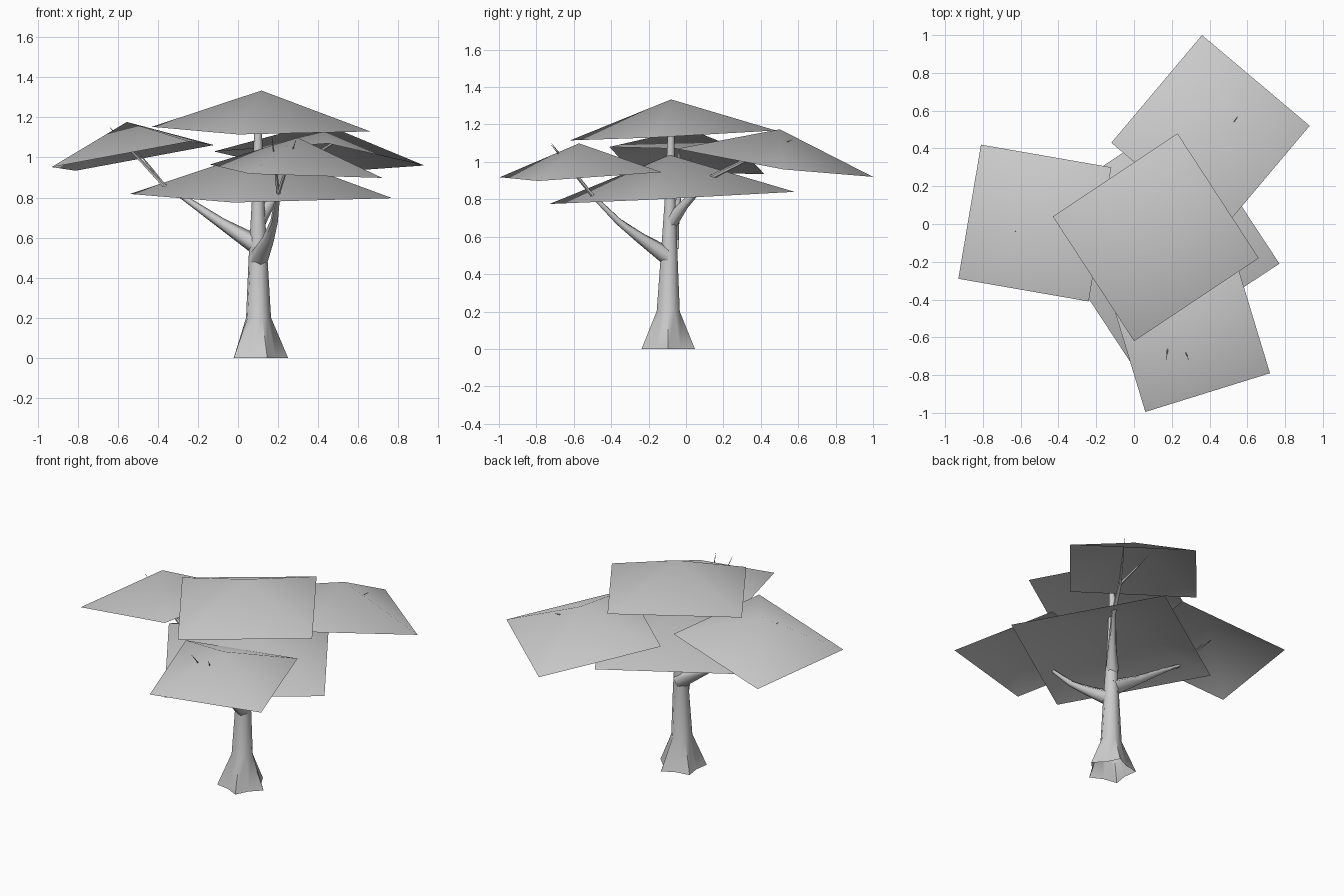
import bpy, bmesh, math
from mathutils import Vector

if "Cube" in bpy.data.objects:
    bpy.data.objects.remove(bpy.data.objects["Cube"])


def finish(name, bm, angle=60):
    me = bpy.data.meshes.new(name)
    bm.to_mesh(me)
    bm.free()
    ob = bpy.data.objects.new(name, me)
    bpy.context.collection.objects.link(ob)
    bpy.ops.object.select_all(action='DESELECT')
    ob.select_set(True)
    bpy.context.view_layer.objects.active = ob
    bpy.ops.object.shade_smooth_by_angle(angle=math.radians(angle))
    return ob


def tube(name, path, sides=6, lobes=None):
    """Skin rings along path points (x, y, z, radius)."""
    bm = bmesh.new()
    pts = [Vector(p[:3]) for p in path]
    rings = []
    for i, p in enumerate(pts):
        d = (pts[min(i + 1, len(pts) - 1)] - pts[max(i - 1, 0)]).normalized()
        u = Vector((0, 1, 0)).cross(d).normalized()
        v = d.cross(u)
        ring = []
        for k in range(sides):
            a = 2 * math.pi * k / sides
            r = path[i][3]
            if lobes and k % 2:
                r *= lobes[i]
            ring.append(bm.verts.new(p + (u * math.cos(a) + v * math.sin(a)) * r))
        rings.append(ring)
    for a, b in zip(rings, rings[1:]):
        for k in range(sides):
            n = (k + 1) % sides
            bm.faces.new((a[k], a[n], b[n], b[k]))
    bm.faces.new(rings[-1])
    return finish(name, bm)


def canopy(name, a, b, c):
    """Square leaf sheet from three corners, centre pushed up along its normal."""
    a, b, c = Vector(a), Vector(b), Vector(c)
    d = a + c - b
    n = (b - a).cross(c - b).normalized()
    bm = bmesh.new()
    top = bm.verts.new((a + c) / 2 + n * 0.243 * (b - a).length)
    vs = [bm.verts.new(p) for p in (a, b, c, d)]
    for i in range(4):
        bm.faces.new((vs[i], vs[(i + 1) % 4], top))
    return finish(name, bm)


# Trunk with flared, lobed root
tube("trunk", [(0.10, -0.095, 0, 0.15), (0.10, -0.095, 0.20, 0.065),
               (0.10, -0.09, 0.50, 0.047), (0.10, -0.085, 0.80, 0.03),
               (0.10, -0.08, 1.15, 0.019), (0.11, -0.08, 1.30, 0.01)],
     sides=10, lobes=[0.72, 0.92, 1, 1, 1, 1])

# Main branches
tube("left_branch", [(0.10, -0.08, 0.56, 0.05), (-0.08, -0.06, 0.67, 0.027),
                     (-0.27, -0.04, 0.80, 0.014), (-0.37, -0.03, 0.86, 0.01)])
tube("front_branch", [(0.10, -0.09, 0.49, 0.05), (0.15, -0.24, 0.59, 0.03),
                      (0.18, -0.36, 0.68, 0.019), (0.20, -0.50, 0.82, 0.011)])
tube("back_branch", [(0.10, -0.08, 0.68, 0.04), (0.16, -0.01, 0.77, 0.025),
                     (0.26, 0.12, 0.91, 0.014), (0.36, 0.30, 1.00, 0.010)])

# Forked twigs: start, then the tips
twigs = {
    "left": ((-0.37, -0.03, 0.86), [(-0.50, 0.03, 1.03), (-0.64, -0.04, 1.15)]),
    "front": ((0.20, -0.50, 0.82), [(0.17, -0.72, 1.10), (0.29, -0.72, 1.09)]),
    "back": ((0.36, 0.30, 1.00), [(0.55, 0.57, 1.12), (0.36, 0.56, 1.08)]),
}
for side, (start, tips) in twigs.items():
    for i, tip in enumerate(tips):
        mid = Vector(start).lerp(Vector(tip), 0.5)
        tube(f"{side}_twig_{i + 1}", [(*start, 0.010), (*mid, 0.007), (*tip, 0.001)], 5)

# Canopy sheets
canopy("top_canopy", (0.0, -0.62, 1.115), (0.66, -0.18, 1.13), (0.23, 0.48, 1.168))
canopy("lower_canopy", (-0.02, -0.73, 0.775), (0.77, -0.21, 0.797), (0.25, 0.58, 0.84))
canopy("left_canopy", (-0.93, -0.29, 0.952), (-0.24, -0.41, 1.08), (-0.12, 0.30, 1.062))
canopy("front_canopy", (0.06, -0.995, 0.918), (0.72, -0.79, 0.898), (0.52, -0.13, 0.945))
canopy("back_canopy", (-0.12, 0.43, 1.03), (0.45, -0.05, 1.07), (0.93, 0.52, 0.96))
